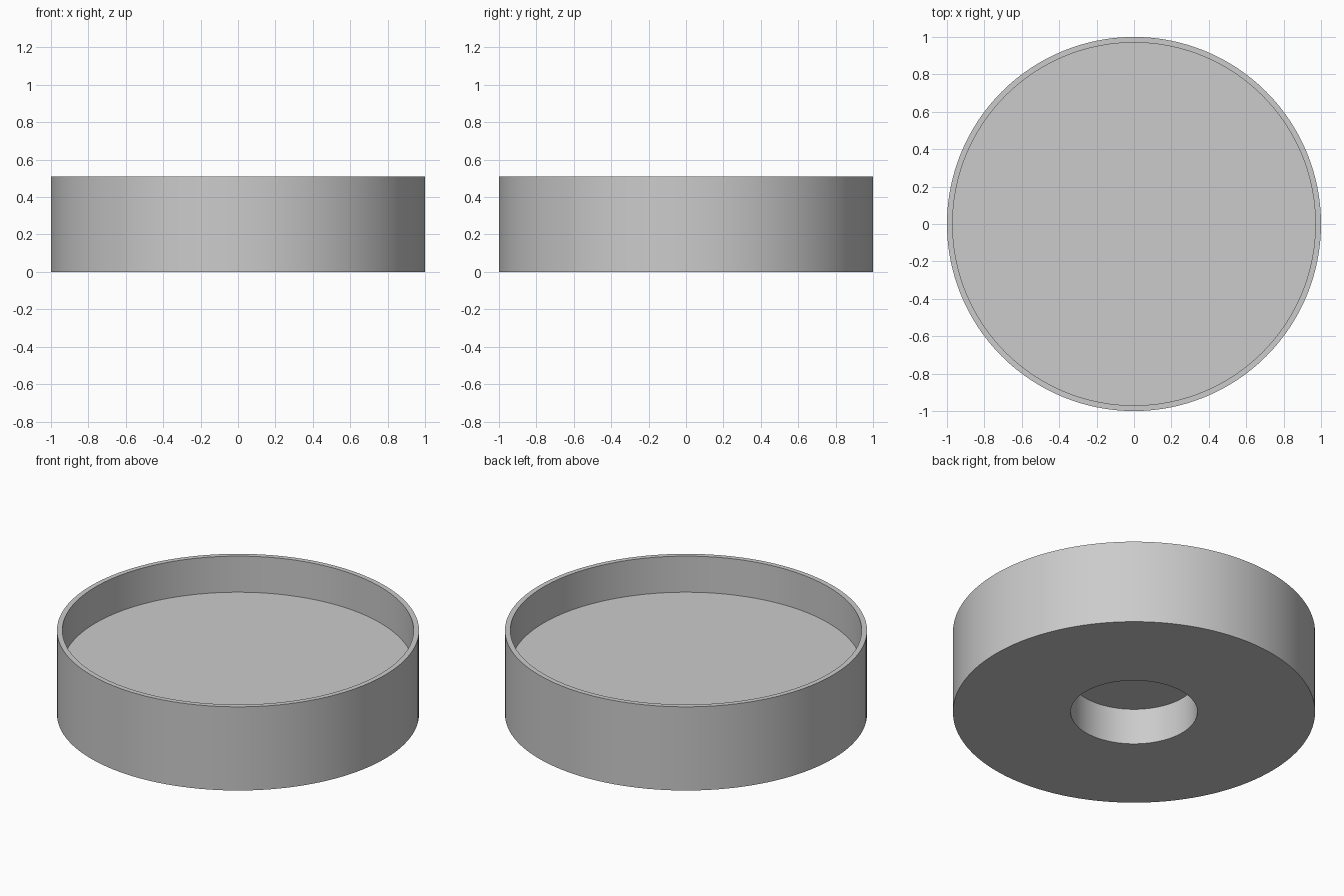
import bpy, bmesh, math

if "Cube" in bpy.data.objects:
    bpy.data.objects.remove(bpy.data.objects["Cube"])

SEGMENTS = 128

grey = bpy.data.materials.new("light grey")
grey.diffuse_color = (0.6, 0.6, 0.6, 1)
grey.use_nodes = True
grey.node_tree.nodes["Principled BSDF"].inputs["Base Color"].default_value = grey.diffuse_color

# Half cross-section (radius, height): underside recess, outer wall, rim, tray floor
profile = [(0, 0.22), (0.35, 0.22), (0.35, 0), (1, 0),
           (1, 0.51), (0.97, 0.51), (0.97, 0.29), (0, 0.29)]

# Round tray, turned from the cross-section
bm = bmesh.new()
verts = [bm.verts.new((r, 0, z)) for r, z in profile]
edges = [bm.edges.new(pair) for pair in zip(verts, verts[1:])]
bmesh.ops.spin(bm, geom=verts + edges, cent=(0, 0, 0), axis=(0, 0, 1),
               angle=math.tau, steps=SEGMENTS, use_merge=True)
bmesh.ops.remove_doubles(bm, verts=bm.verts, dist=1e-4)
bmesh.ops.recalc_face_normals(bm, faces=bm.faces)

mesh = bpy.data.meshes.new("round_tray")
bm.to_mesh(mesh)
bm.free()
mesh.materials.append(grey)
tray = bpy.data.objects.new("round_tray", mesh)
bpy.context.collection.objects.link(tray)

# Smooth walls with sharp rims
bpy.context.view_layer.objects.active = tray
tray.select_set(True)
bpy.ops.object.shade_smooth_by_angle(angle=math.radians(30))
